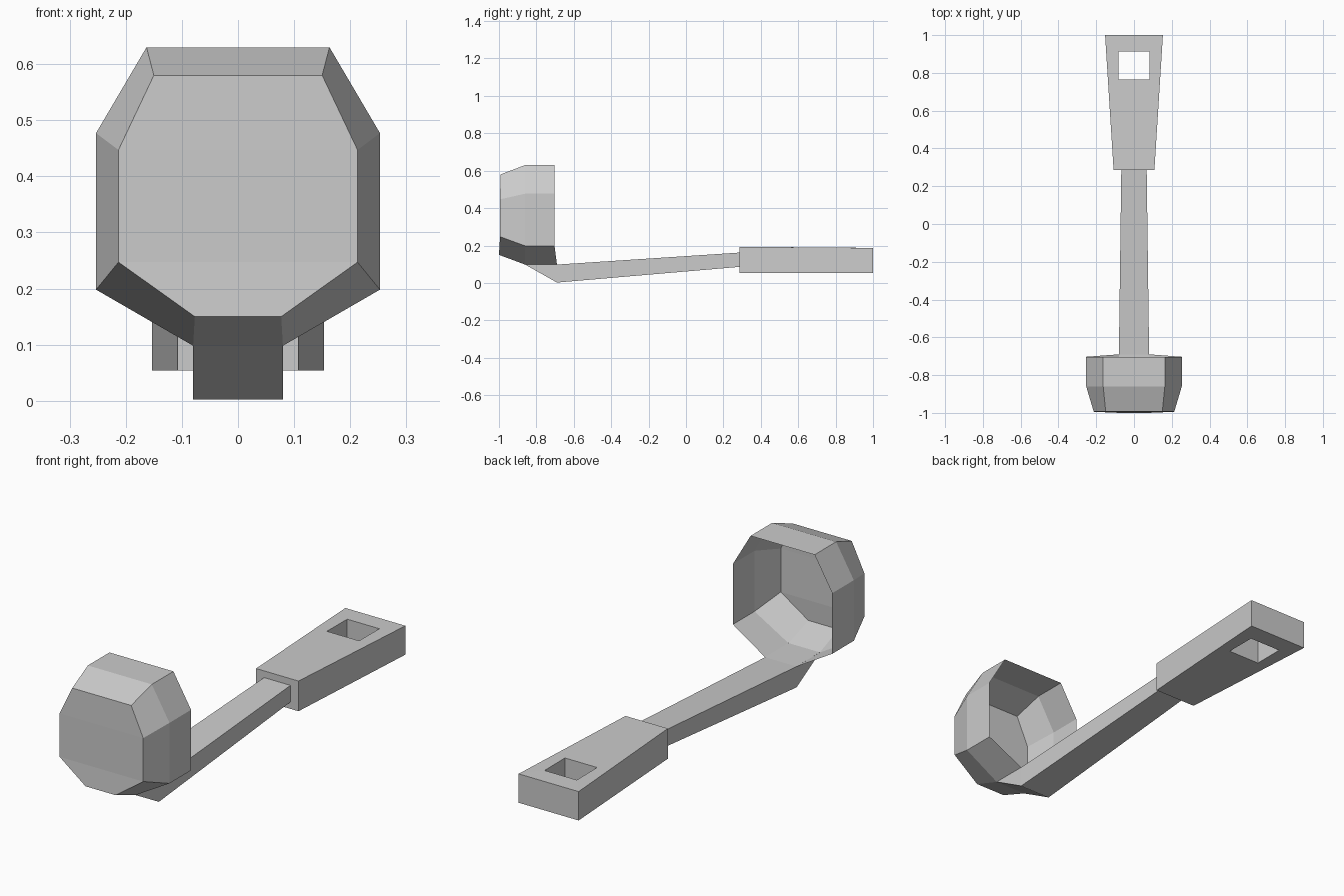
import bpy

cube = bpy.data.objects.get("Cube")
if cube:
    bpy.data.objects.remove(cube, do_unlink=True)

grey = bpy.data.materials.new("light_grey")
grey.use_nodes = True
colour = (0.6, 0.6, 0.6, 1)
grey.diffuse_color = colour
grey.node_tree.nodes["Principled BSDF"].inputs["Base Color"].default_value = colour


def loft(name, rings, caps=(), closed=False):
    """Skin a list of equal rings; caps lists the rings to fill."""
    n = len(rings[0])
    verts = [p for ring in rings for p in ring]
    faces = []
    for r in range(len(rings) if closed else len(rings) - 1):
        a, b = r * n, (r + 1) % len(rings) * n
        for i in range(n):
            j = (i + 1) % n
            faces.append((a + i, a + j, b + j, b + i))
    for c in caps:
        ring = list(range(c * n, c * n + n))
        faces.append(ring if c else ring[::-1])
    mesh = bpy.data.meshes.new(name)
    mesh.from_pydata(verts, [], faces)
    mesh.materials.append(grey)
    obj = bpy.data.objects.new(name, mesh)
    bpy.context.collection.objects.link(obj)
    return obj


def mirrored(half):
    """Complete a half outline of (x, y, z) points across x = 0."""
    return half + [(-x, y, z) for x, y, z in reversed(half)]


# Ladle bowl: open octagonal shell with a smaller, nearly flat base
outline = [(0.08, 0.098), (0.253, 0.198), (0.253, 0.477), (0.163, 0.63)]
rim = mirrored([(x, -0.69 if z < 0.1 else -0.703, z) for x, z in outline])
middle = mirrored([(x, -0.86, z) for x, z in outline])
base = mirrored([(0.077, -1.0, 0.15), (0.213, -0.994, 0.247),
                 (0.213, -0.994, 0.447), (0.15, -0.992, 0.58)])
bowl = loft("bowl", [rim, middle, base])

# Base of the bowl in three bands
n = len(rim)
half = n // 2
bands = [(2 * n + i, 2 * n + i + 1, 3 * n - 2 - i, 3 * n - 1 - i) for i in range(half - 1)]
verts = [v.co[:] for v in bowl.data.vertices]
faces = [tuple(p.vertices) for p in bowl.data.polygons]
bowl.data.clear_geometry()
bowl.data.from_pydata(verts, [], faces + bands)
bowl.data.update()


# Shaft: wedge under the bowl, then a tapering bar
def section(w, y_low, low, y_high, high):
    return [(-w, y_low, low), (w, y_low, low), (w, y_high, high), (-w, y_high, high)]


loft("shaft", [section(0.08, -0.86, 0.098, -0.86, 0.0985),
               section(0.08, -0.69, 0.002, -0.69, 0.098),
               section(0.067, 0.3, 0.087, 0.3, 0.163)], caps=(0, 2))


# Grip: tapered block with a rectangular hanging hole
def plan(w0, y0, w1, y1, z0, z1):
    return [(-w0, y0, z0), (w0, y0, z0), (w1, y1, z1), (-w1, y1, z1)]


loft("grip", [plan(0.108, 0.286, 0.153, 1.0, 0.054, 0.054),
              plan(0.108, 0.286, 0.153, 1.0, 0.193, 0.187),
              plan(0.082, 0.764, 0.082, 0.912, 0.189, 0.188),
              plan(0.082, 0.764, 0.082, 0.912, 0.054, 0.054)], closed=True)
